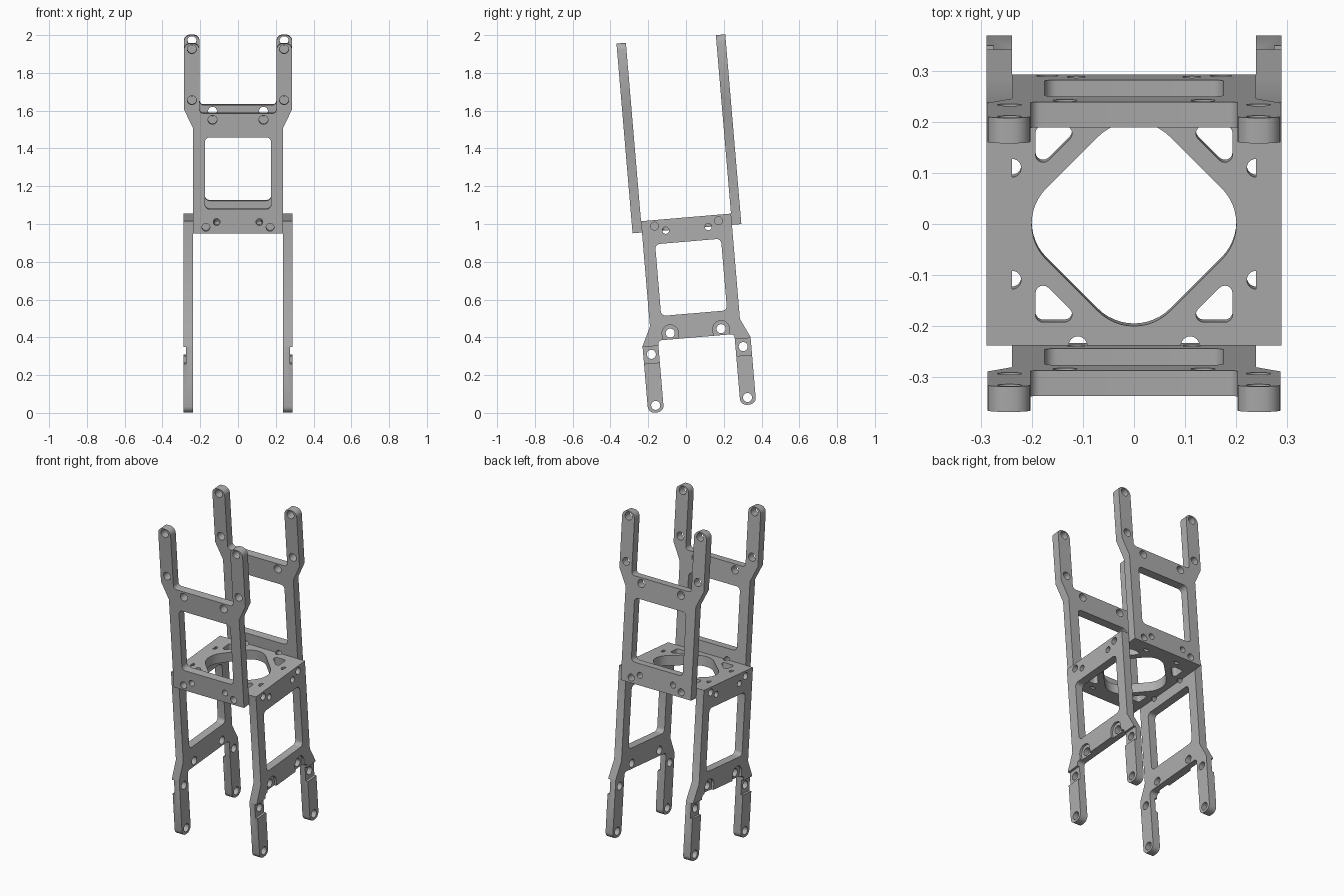
import bpy, bmesh, math
from mathutils import Matrix, Vector

if "Cube" in bpy.data.objects:
    bpy.data.objects.remove(bpy.data.objects["Cube"], do_unlink=True)

# Single matte grey
grey = bpy.data.materials.new("matte grey")
grey.use_nodes = True
GREY = (0.42, 0.42, 0.42, 1)
grey.diffuse_color = GREY
grey.node_tree.nodes["Principled BSDF"].inputs["Base Color"].default_value = GREY

# The whole frame leans slightly backwards around the x axis
LEAN = Matrix.Translation((0, 0, 1.035)) @ Matrix.Rotation(math.radians(4.85), 4, 'X')
T = 0.05        # plate thickness
HALF = 0.239    # half width of the centre block
MID = HALF + T / 2


def fillet(corners, steps=6):
    """Round every (x, y, radius) corner of a closed outline."""
    out = []
    for i, (x, y, r) in enumerate(corners):
        p = Vector((x, y))
        a = (Vector(corners[i - 1][:2]) - p).normalized()
        b = (Vector(corners[(i + 1) % len(corners)][:2]) - p).normalized()
        if r == 0:
            out.append(p)
            continue
        half = a.angle(b) / 2
        centre = p + (a + b).normalized() * (r / math.sin(half))
        start = p + a * (r / math.tan(half)) - centre
        end = p + b * (r / math.tan(half)) - centre
        sweep = start.angle_signed(end)
        for k in range(steps + 1):
            out.append(centre + Matrix.Rotation(-sweep * k / steps, 2) @ start)
    return out


def circle(x, y, r, n=24):
    return [Vector((x + r * math.cos(math.tau * k / n),
                    y + r * math.sin(math.tau * k / n))) for k in range(n)]


def box(x0, x1, y0, y1, r=0):
    return fillet([(x0, y0, r), (x1, y0, r), (x1, y1, r), (x0, y1, r)])


def slab(name, loops, thick):
    """Extrude an outline with holes into a closed slab."""
    curve = bpy.data.curves.new(name, 'CURVE')
    curve.dimensions = '2D'
    curve.fill_mode = 'BOTH'
    curve.extrude = thick / 2
    for loop in loops:
        spline = curve.splines.new('POLY')
        spline.points.add(len(loop) - 1)
        for point, co in zip(spline.points, loop):
            point.co = (co.x, co.y, 0, 1)
        spline.use_cyclic_u = True
    temp = bpy.data.objects.new(name + " outline", curve)
    bpy.context.collection.objects.link(temp)
    mesh = bpy.data.meshes.new_from_object(
        temp.evaluated_get(bpy.context.evaluated_depsgraph_get()))
    bpy.data.objects.remove(temp, do_unlink=True)
    bm = bmesh.new()
    bm.from_mesh(mesh)
    bmesh.ops.remove_doubles(bm, verts=bm.verts, dist=1e-5)
    bmesh.ops.recalc_face_normals(bm, faces=bm.faces)
    bm.to_mesh(mesh)
    bm.free()
    obj = bpy.data.objects.new(name, mesh)
    bpy.context.collection.objects.link(obj)
    mesh.materials.clear()
    mesh.materials.append(grey)
    return obj


def select(obj):
    bpy.ops.object.select_all(action='DESELECT')
    obj.select_set(True)
    bpy.context.view_layer.objects.active = obj


def carve(obj, loop, z):
    """Sink a shallow pocket into one face of a slab."""
    cutter = slab("pocket_cutter", [loop], 0.03)
    cutter.location.z = z
    cutter.hide_render = True
    bpy.context.view_layer.update()
    mod = obj.modifiers.new("pocket", 'BOOLEAN')
    mod.operation = 'DIFFERENCE'
    mod.solver = 'EXACT'
    mod.object = cutter
    select(obj)
    bpy.ops.object.modifier_apply(modifier=mod.name)
    bpy.data.objects.remove(cutter, do_unlink=True)


def finish(obj, matrix):
    obj.matrix_world = LEAN @ matrix
    select(obj)
    bpy.ops.object.shade_smooth_by_angle(angle=math.radians(30))


def forked_plate(name, length):
    """Plate with a window, a cross bar and two prongs; base at y = 0."""
    right = [(HALF, 0, 0), (HALF, 0.56, 0), (0.287, 0.66, 0), (0.287, length, 0.035),
             (0.203, length, 0.035), (0.203, 0.637, 0.02)]
    left = [(-x, y, r) for x, y, r in reversed(right)]
    loops = [fillet(right + left), box(-0.175, 0.175, 0.128, 0.509, 0.025)]
    for s in (-1, 1):
        loops += [circle(s * x, y, r) for x, y, r in (
            (0.17, 0.032, 0.021), (0.113, 0.06, 0.018), (0.135, 0.603, 0.024),
            (0.244, 0.707, 0.024), (0.244, 0.978, 0.024))]
    return slab(name, loops, T)


# Front and back plates, prongs pointing up
for name, s in (("front_plate", -1), ("back_plate", 1)):
    finish(forked_plate(name, 1.008),
           Matrix.Translation((0, s * MID, -0.06)) @ Matrix.Rotation(math.pi / 2, 4, 'X'))

# Side plates, prongs pointing down, pockets on the outer faces
DOWN = Matrix(((0, 0, -1, 0), (1, 0, 0, 0), (0, -1, 0, 0), (0, 0, 0, 1)))
for name, s in (("left_plate", 1), ("right_plate", -1)):
    plate = forked_plate(name, 1.016)
    for e in (-1, 1):
        x = e * 0.135
        seat = [(x - 0.043, 0.56, 0.042), (x + 0.043, 0.56, 0.042),
                (x + 0.043, 0.66, 0), (x - 0.043, 0.66, 0)]
        carve(plate, fillet(seat), -s * 0.026)
        carve(plate, box(e * 0.245 - 0.06, e * 0.245 + 0.06, 0.665, 0.754), -s * 0.026)
    finish(plate, Matrix.Translation((s * MID, 0, 0)) @ DOWN)

# Centre plate with a rounded diamond opening, corner cut-outs and edge notches
edge = []
for turn in range(4):
    side = [Vector((-HALF, -HALF))]
    for c in (-0.11, 0.11):
        side += [Vector((c - 0.018 * math.cos(math.pi * k / 12),
                         -HALF + 0.018 * math.sin(math.pi * k / 12))) for k in range(13)]
    edge += [Matrix.Rotation(turn * math.pi / 2, 2) @ p for p in side]
D = 0.242
loops = [edge, fillet([(D, 0, 0.1), (0, D, 0.1), (-D, 0, 0.1), (0, -D, 0.1)], 12)]
for sx in (-1, 1):
    for sy in (-1, 1):
        loops.append(fillet([(sx * 0.193, sy * 0.193, 0.015), (sx * 0.193, sy * 0.1, 0.015),
                             (sx * 0.1, sy * 0.193, 0.015)]))
finish(slab("centre_plate", loops, 0.06), Matrix.Translation((0, 0, -0.03)))
